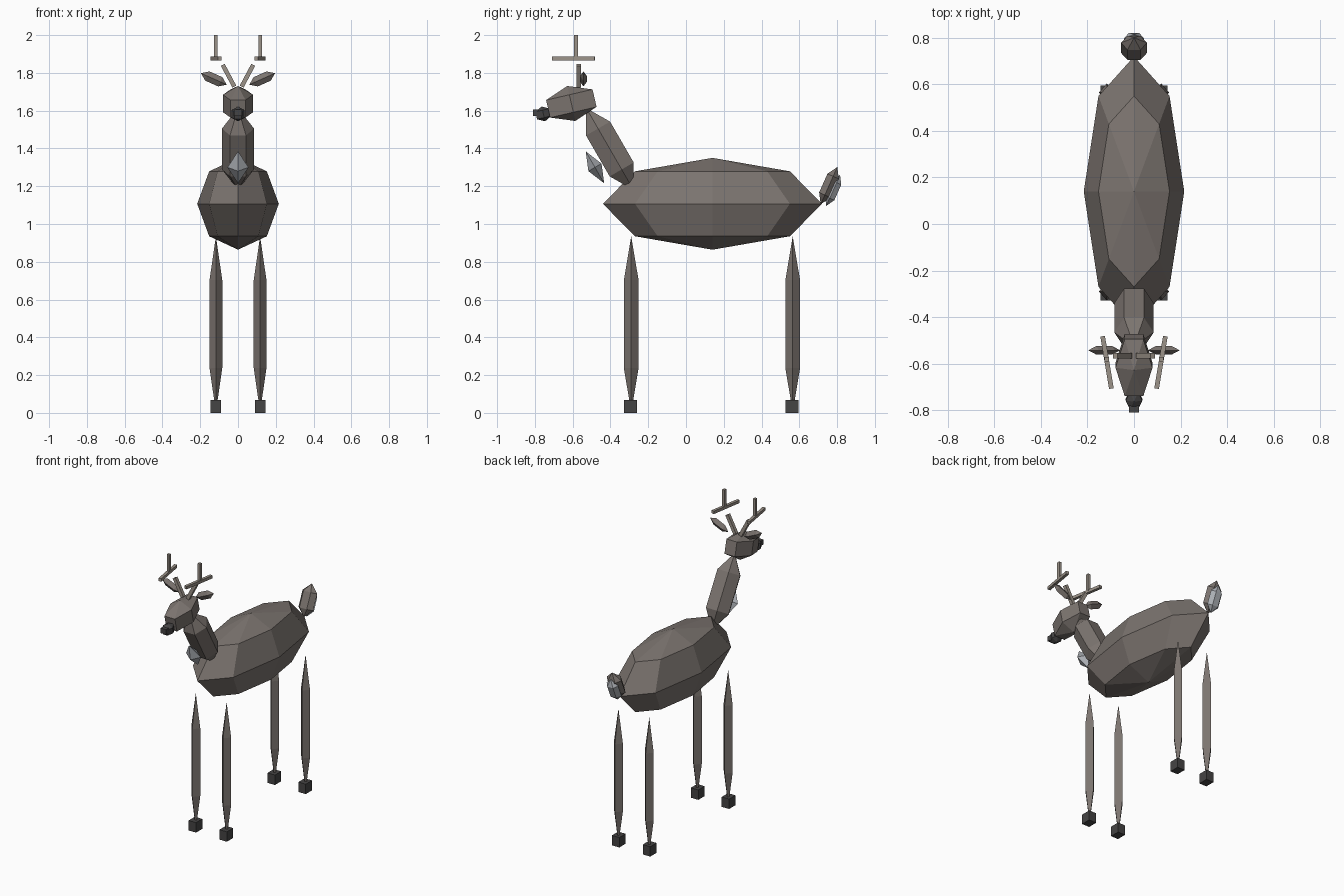
import bpy, bmesh
from math import radians
from mathutils import Matrix, Euler

if "Cube" in bpy.data.objects:
    bpy.data.objects.remove(bpy.data.objects["Cube"])


def material(name, rgb):
    m = bpy.data.materials.new(name)
    m.diffuse_color = (*rgb, 1)
    m.use_nodes = True
    m.node_tree.nodes["Principled BSDF"].inputs["Base Color"].default_value = m.diffuse_color
    return m


COAT = material("coat", (0.20, 0.175, 0.16))
DARK = material("dark", (0.06, 0.058, 0.058))
PALE = material("pale", (0.42, 0.44, 0.47))
HORN = material("horn", (0.33, 0.29, 0.25))


def finish(bm, name, loc, rot, mat):
    me = bpy.data.meshes.new(name)
    bm.to_mesh(me)
    bm.free()
    me.materials.append(mat)
    ob = bpy.data.objects.new(name, me)
    ob.location = loc
    ob.rotation_euler = [radians(a) for a in rot]
    bpy.context.collection.objects.link(ob)
    return ob


def blob(name, loc, radii, mat=COAT, rot=(0, 0, 0), seg=6, rings=3):
    """Faceted ellipsoid with corners on the x axis."""
    bm = bmesh.new()
    bmesh.ops.create_uvsphere(bm, u_segments=seg, v_segments=rings, radius=1)
    bmesh.ops.transform(bm, verts=bm.verts,
                        matrix=Matrix.Diagonal((*radii, 1)) @ Matrix.Rotation(radians(90), 4, 'Z'))
    return finish(bm, name, loc, rot, mat)


def box(name, loc, size, mat, rot=(0, 0, 0)):
    bm = bmesh.new()
    bmesh.ops.create_cube(bm, size=1)
    bmesh.ops.scale(bm, verts=bm.verts, vec=size)
    return finish(bm, name, loc, rot, mat)


# Trunk, neck and chest tuft
blob("body", (0, 0.14, 1.107), (0.216, 0.58, 0.243), seg=8, rings=4)
blob("neck", (0, -0.403, 1.397), (0.098, 0.098, 0.25), rot=(30, 0, 0))
blob("chest_tuft", (0, -0.482, 1.30), (0.056, 0.04, 0.098), PALE, (30, 0, 0), seg=4, rings=2)

# Head, muzzle and nose
blob("head", (0, -0.607, 1.638), (0.092, 0.168, 0.095), rot=(13, 0, 0))
blob("muzzle", (0, -0.755, 1.583), (0.041, 0.052, 0.04), DARK, (13, 0, 0))
box("nose", (0, -0.795, 1.588), (0.042, 0.03, 0.034), DARK)

# Tail with pale underside
blob("tail", (0, 0.757, 1.203), (0.064, 0.044, 0.108), rot=(-24, 0, 0))
blob("tail_underside", (0, 0.779, 1.178), (0.05, 0.036, 0.09), PALE, (-24, 0, 0))

for s, side in ((-1, "left"), (1, "right")):
    # Legs and hooves
    for y, end in ((-0.29, "front"), (0.565, "rear")):
        blob(f"{end}_{side}_leg", (s * 0.117, y, 0.47), (0.039, 0.045, 0.465), seg=4)
        box(f"{end}_{side}_hoof", (s * 0.117, y - 0.004, 0.034), (0.056, 0.068, 0.068), DARK)
    # Ear
    blob(f"{side}_ear", (s * 0.128, -0.543, 1.768), (0.031, 0.021, 0.075), COAT,
         (0, s * 66, 0), seg=4)
    # Antler: beam, fore-and-aft bar, upright tine
    box(f"{side}_antler_beam", (s * 0.05, -0.567, 1.785), (0.023, 0.023, 0.13), HORN, (0, s * 28, 0))
    box(f"{side}_antler_bar", (s * 0.116, -0.595, 1.876), (0.02, 0.228, 0.02), HORN, (0, 0, -s * 9.5))
    box(f"{side}_antler_tine", (s * 0.117, -0.582, 1.937), (0.018, 0.02, 0.126), HORN)
